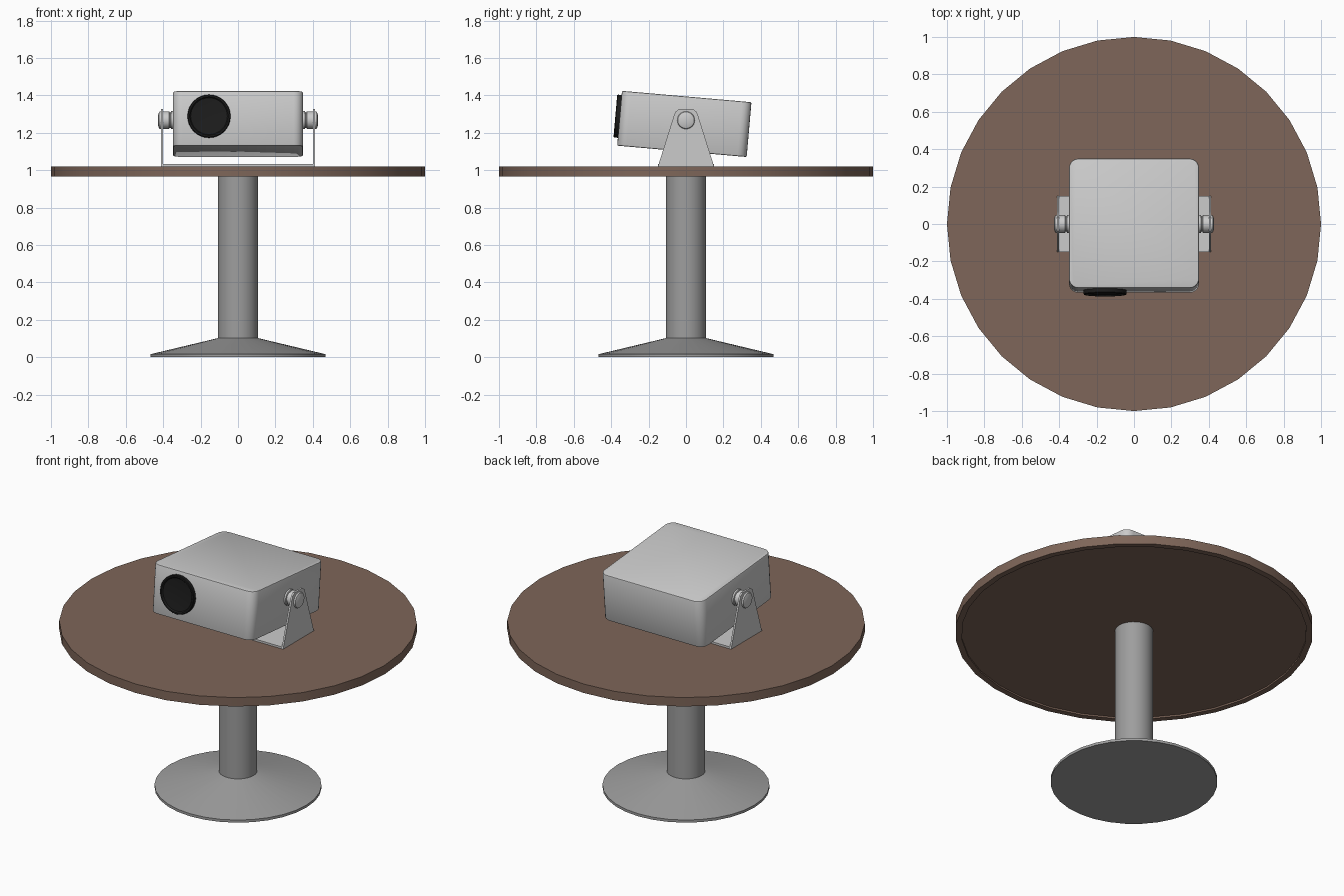
import bpy, bmesh
from math import sin, cos, pi, radians
from mathutils import Matrix, Vector

if "Cube" in bpy.data.objects:
    bpy.data.objects.remove(bpy.data.objects["Cube"])


def material(name, rgb):
    m = bpy.data.materials.new(name)
    m.diffuse_color = (*rgb, 1)
    m.use_nodes = True
    m.node_tree.nodes["Principled BSDF"].inputs["Base Color"].default_value = m.diffuse_color
    return m


wood = material("wood", (0.21, 0.133, 0.10))
dark_metal = material("dark_metal", (0.34, 0.34, 0.34))
black = material("black", (0.012, 0.012, 0.012))


def finish(name, bm, mat=None, matrix=Matrix(), angle=35):
    bmesh.ops.remove_doubles(bm, verts=bm.verts, dist=1e-5)
    bmesh.ops.transform(bm, matrix=matrix, verts=bm.verts)
    bmesh.ops.recalc_face_normals(bm, faces=bm.faces)
    mesh = bpy.data.meshes.new(name)
    bm.to_mesh(mesh)
    bm.free()
    ob = bpy.data.objects.new(name, mesh)
    bpy.context.collection.objects.link(ob)
    if mat:
        mesh.materials.append(mat)
    bpy.ops.object.select_all(action='DESELECT')
    bpy.context.view_layer.objects.active = ob
    ob.select_set(True)
    bpy.ops.object.shade_smooth_by_angle(angle=radians(angle))
    return ob


def lathe(name, profile, mat=None, matrix=Matrix(), n=32):
    """Revolve (radius, height) points about z; first and last lie on the axis."""
    bm = bmesh.new()
    rings = [[bm.verts.new((r * cos(2 * pi * i / n), r * sin(2 * pi * i / n), z))
              for i in range(n)] for r, z in profile[1:-1]]
    for a, b in zip(rings, rings[1:]):
        for i in range(n):
            j = (i + 1) % n
            bm.faces.new((a[i], a[j], b[j], b[i]))
    for ring, (_, z) in ((rings[0], profile[0]), (rings[-1], profile[-1])):
        pole = bm.verts.new((0, 0, z))
        for i in range(n):
            bm.faces.new((ring[i], ring[(i + 1) % n], pole))
    return finish(name, bm, mat, matrix, 30)


# Table: top with a shallow recess underneath, and pedestal
lathe("table_top", [(0, .975), (.965, .975), (.965, .965), (1, .965), (1, 1.02), (0, 1.02)], wood)
lathe("pedestal", [(0, 0), (.467, 0), (.467, .016), (.107, .102), (.107, .976), (0, .976)], dark_metal)

# Projector body: rounded box, tilted upward at the front
tilt = Matrix.Translation((0, -.009, 1.247)) @ Matrix.Rotation(radians(-5), 4, 'X')
bm = bmesh.new()
bmesh.ops.create_cube(bm, size=1, matrix=Matrix.Diagonal((.695, .695, .294, 1)))
upright = [e for e in bm.edges if abs(e.verts[0].co.z - e.verts[1].co.z) > .1]
bmesh.ops.bevel(bm, geom=upright, offset=.05, segments=5, profile=.5, affect='EDGES')
rims = [e for e in bm.edges if e.verts[0].co.z * e.verts[1].co.z > 0]
bmesh.ops.bevel(bm, geom=rims, offset=.007, segments=2, profile=.5, affect='EDGES')
finish("projector_body", bm, None, tilt)

# Lens: rim around a shallow glass dish
lens_at = tilt @ Matrix.Translation((-.155, -.345, .01)) @ Matrix.Rotation(pi / 2, 4, 'X')
lathe("lens", [(0, -.01), (.115, -.01), (.115, .022), (.112, .026), (.104, .026),
               (.098, .018), (.06, .014), (0, .012)], black, lens_at)

# Bracket: floor plate and two tapered side plates
bm = bmesh.new()
bmesh.ops.create_cube(bm, size=1, matrix=Matrix.Translation((0, 0, 1.026)) @ Matrix.Diagonal((.808, .3, .012, 1)))
finish("bracket_floor", bm)
half = [(.15, 1.02), (.065, 1.29), (.056, 1.312), (.038, 1.326)]
outline = half + [(-y, z) for y, z in reversed(half)]
for side, label in ((1, "right"), (-1, "left")):
    bm = bmesh.new()
    face = bm.faces.new([bm.verts.new((side * .402, y, z)) for y, z in outline])
    ext = bmesh.ops.extrude_face_region(bm, geom=[face])['geom']
    bmesh.ops.translate(bm, vec=(side * .011, 0, 0), verts=[v for v in ext if isinstance(v, bmesh.types.BMVert)])
    finish("bracket_side_" + label, bm)
    # Pivot: spacer with a groove inside, domed knob outside
    axle_at = Matrix.Translation((0, 0, 1.267)) @ Matrix.Rotation(side * pi / 2, 4, 'Y')
    lathe("pivot_" + label, [(0, .33), (.048, .33), (.048, .358), (.041, .36), (.041, .366),
                             (.047, .368), (.047, .417), (.044, .422), (.03, .427), (0, .429)], None, axle_at)
